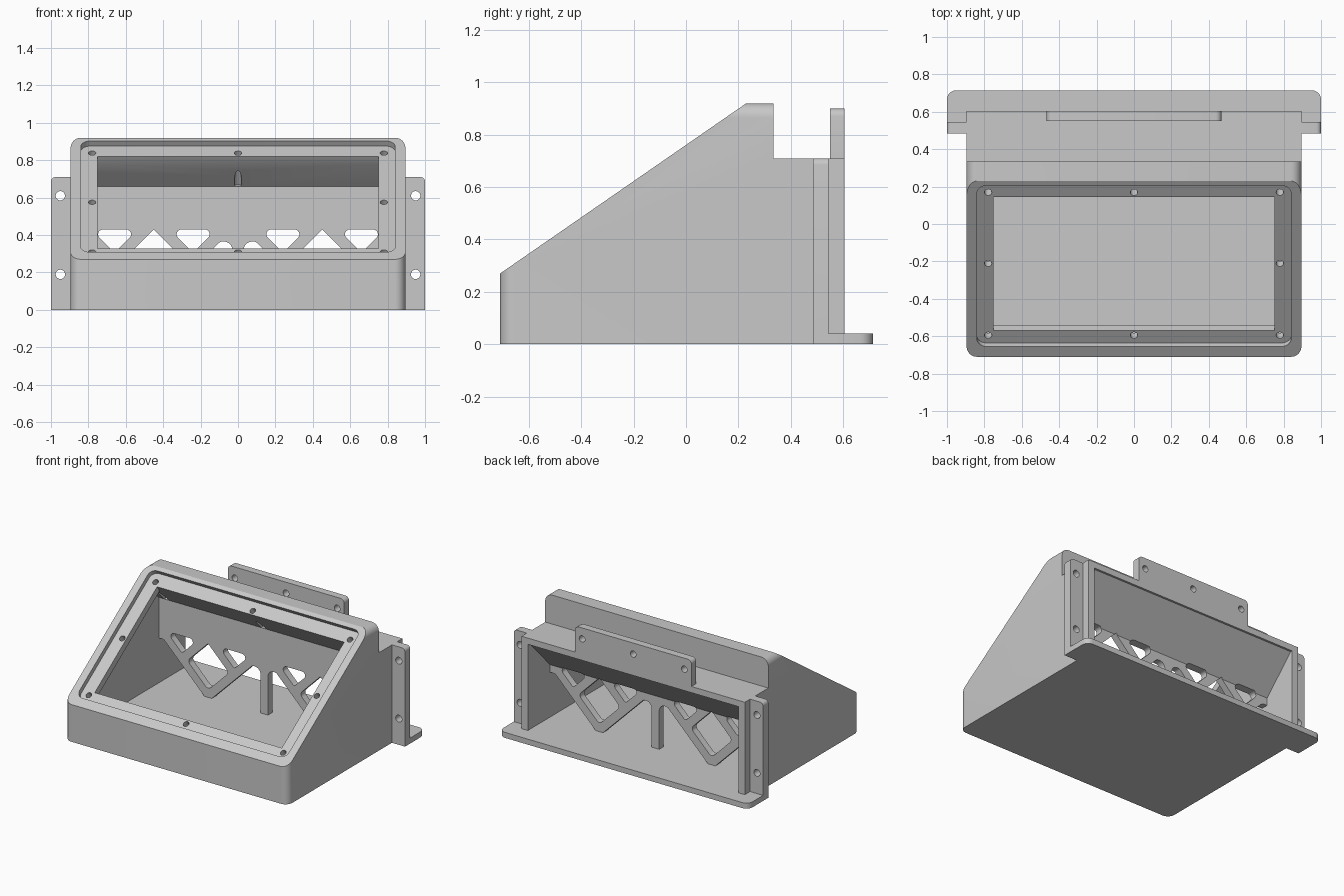
import bpy, bmesh, math
from mathutils import Vector

cube = bpy.data.objects.get("Cube")
if cube:
    bpy.data.objects.remove(cube, do_unlink=True)

grey = bpy.data.materials.new("light grey")
grey.use_nodes = True
grey.diffuse_color = (0.58, 0.58, 0.58, 1)
grey.node_tree.nodes["Principled BSDF"].inputs["Base Color"].default_value = (0.58, 0.58, 0.58, 1)

X, Y, Z = Vector((1, 0, 0)), Vector((0, 1, 0)), Vector((0, 0, 1))
O = Vector((0, 0, 0))
SIDE = (O, Y, Z, X)      # profile in y-z, extruded along x
BACK = (O, X, Z, Y)      # profile in x-z, extruded along y
PLAN = (O, X, Y, Z)      # profile in x-y, extruded along z

# Frame of the sloping face: x, up the slope, outward
low, high = Vector((0, -0.71, 0.27)), Vector((0, 0.23, 0.92))
up = (high - low).normalized()
SLOPE = ((low + high) / 2, X, up, X.cross(up))


def rounded(points, steps=6):
    """Turn (a, b, radius) corners into arcs."""
    out = []
    for i, p in enumerate(points):
        c = Vector(p[:2])
        r = p[2] if len(p) > 2 else 0
        if not r:
            out.append(c)
            continue
        d1 = (Vector(points[i - 1][:2]) - c).normalized()
        d2 = (Vector(points[(i + 1) % len(points)][:2]) - c).normalized()
        half = d1.angle(d2) / 2
        centre = c + (d1 + d2).normalized() * (r / math.sin(half))
        reach = r / math.tan(half)
        v1 = (c + d1 * reach - centre).normalized()
        v2 = (c + d2 * reach - centre).normalized()
        sweep = v1.angle(v2)
        for k in range(steps + 1):
            f = k / steps
            arm = v1 * math.sin((1 - f) * sweep) + v2 * math.sin(f * sweep)
            out.append(centre + arm * (r / math.sin(sweep)))
    return out


def circle(a, b, r, n=20):
    return [(a + r * math.cos(math.tau * k / n), b + r * math.sin(math.tau * k / n)) for k in range(n)]


def box(a0, a1, b0, b1, r=0):
    return [(a0, b0, r), (a1, b0, r), (a1, b1, r), (a0, b1, r)]


def prism(name, points, frame, start, end):
    origin, u, v, w = frame
    bm = bmesh.new()
    base = [bm.verts.new(origin + u * p[0] + v * p[1] + w * start) for p in rounded(points)]
    face = bm.faces.new(base)
    grown = bmesh.ops.extrude_face_region(bm, geom=[face])["geom"]
    bmesh.ops.translate(bm, vec=w * (end - start), verts=[g for g in grown if isinstance(g, bmesh.types.BMVert)])
    bmesh.ops.recalc_face_normals(bm, faces=bm.faces)
    mesh = bpy.data.meshes.new(name)
    bm.to_mesh(mesh)
    bm.free()
    mesh.materials.append(grey)
    obj = bpy.data.objects.new(name, mesh)
    bpy.context.collection.objects.link(obj)
    return obj


def cut(obj, points, frame, start, end):
    cutter = prism("cutter", points, frame, start, end)
    cutter.hide_render = True
    mod = obj.modifiers.new("cut", "BOOLEAN")
    mod.operation, mod.solver, mod.object = "DIFFERENCE", "EXACT", cutter
    bpy.context.view_layer.objects.active = obj
    bpy.ops.object.modifier_apply(modifier=mod.name)
    bpy.data.objects.remove(cutter, do_unlink=True)


# Housing: wedge with a raised hood and a lower rear deck
W, IN = 0.895, 0.845
housing = prism("housing", [(-0.71, 0), (-0.71, 0.27), (0.23, 0.92), (0.335, 0.92),
                            (0.335, 0.71), (0.605, 0.71), (0.605, 0)], SIDE, -W, W)

# Round the upright front corners and the hood's side edges
bm = bmesh.new()
bm.from_mesh(housing.data)
edges = []
for e in bm.edges:
    a, b = (v.co for v in e.verts)
    if abs(a.x - b.x) < 0.001:
        if max(a.y, b.y) < -0.7 or min(a.z, b.z) > 0.9:
            edges.append(e)
bmesh.ops.bevel(bm, geom=edges, offset=0.055, segments=8, profile=0.5, affect="EDGES")
bm.to_mesh(housing.data)
bm.free()

# Front chamber and rear chamber with sloped ceilings, leaving a wall between
cut(housing, [(-0.66, 0.04), (-0.66, 0.203), (0.173, 0.779), (0.30, 0.66), (0.30, 0.04)], SIDE, -IN, IN)
cut(housing, [(0.35, 0.04), (0.35, 0.42), (0.59, 0.665), (0.65, 0.665), (0.65, 0.04)], SIDE, -IN, IN)

# Panel recess, window and screw holes in the sloping face
cut(housing, box(-0.84, 0.84, -0.504, 0.541, 0.05), SLOPE, -0.033, 0.1)
cut(housing, box(-0.75, 0.75, -0.424, 0.445), SLOPE, -0.11, 0.1)
for x in (-0.78, 0, 0.78):
    for t in (-0.454, 0.013, 0.475):
        if x or abs(t) > 0.1:
            cut(housing, circle(x, t, 0.02), SLOPE, -0.25 if t > 0.1 else -0.12, 0.05)

# Lattice openings in the dividing wall
for s in (-1, 1):
    def flip(points):
        return [(s * p[0], *p[1:]) for p in points]
    cut(housing, flip([(0.45, 0.43), (0.283, 0.262, 0.03), (0.45, 0.095, 0.03), (0.617, 0.262, 0.03)]),
        BACK, 0.28, 0.5)
    for m in (0.24, 0.66):
        cut(housing, flip([(m - 0.125, 0.43, 0.026), (m + 0.125, 0.43, 0.026), (m, 0.305, 0.015)]),
            BACK, 0.28, 0.5)
    cut(housing, flip([(0.03, 0.04), (0.03, 0.365, 0.045), (0.095, 0.365, 0.03), (0.42, 0.04)]), BACK, 0.28, 0.37)
    cut(housing, flip([(IN, 0.04), (IN, 0.365), (0.805, 0.365, 0.03), (0.48, 0.04)]), BACK, 0.28, 0.37)

# Rear foot plate wrapping round the back of the housing
foot = prism("rear_foot", [(-1, 0.545), (-W, 0.545), (-W, 0.605), (W, 0.605), (W, 0.545),
                           (1, 0.545), (1, 0.715, 0.05), (-1, 0.715, 0.05)], PLAN, 0, 0.04)

# Side mounting ears
parts = [housing, foot]
for s, label in ((1, "left"), (-1, "right")):
    ear = prism(label + "_ear", [(s * W, 0), (s, 0), (s, 0.71, 0.025), (s * W, 0.71)], BACK, 0.485, 0.545)
    for z in (0.19, 0.61):
        cut(ear, circle(s * 0.95, z, 0.025), BACK, 0.4, 0.6)
    parts.append(ear)

# Upright mounting tab on the rear deck
tab = prism("rear_tab", [(-0.467, 0.71), (0.467, 0.71), (0.467, 0.9, 0.03), (-0.467, 0.9, 0.03)], BACK, 0.55, 0.605)
for x in (-0.41, 0, 0.41):
    cut(tab, circle(x, 0.82, 0.023), BACK, 0.5, 0.7)
parts.append(tab)

# Smooth the rounded corners only
for obj in bpy.context.view_layer.objects:
    obj.select_set(obj in parts)
bpy.context.view_layer.objects.active = housing
bpy.ops.object.shade_smooth_by_angle(angle=math.radians(30))
